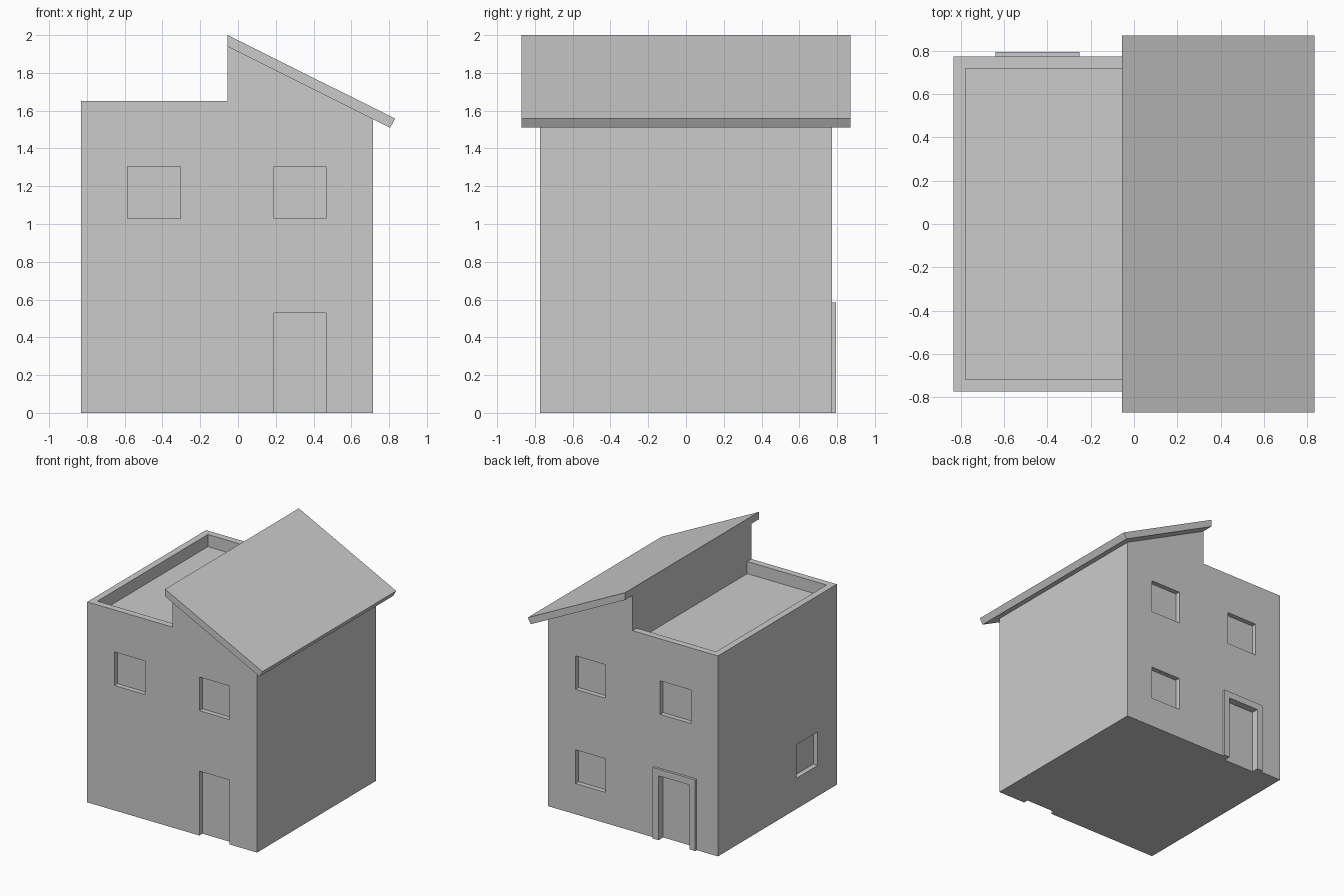
import bpy, bmesh

if "Cube" in bpy.data.objects:
    bpy.data.objects.remove(bpy.data.objects["Cube"])

HALF = 0.773      # half depth of the house
DEPTH = 0.04      # recess of windows and doors
LEFT = -0.832


def prism(name, profile, y0, y1):
    """Extrude an xz profile from y0 to y1."""
    bm = bmesh.new()
    face = bm.faces.new([bm.verts.new((x, y0, z)) for x, z in profile])
    ext = bmesh.ops.extrude_face_region(bm, geom=[face])["geom"]
    bmesh.ops.translate(bm, vec=(0, y1 - y0, 0),
                        verts=[v for v in ext if isinstance(v, bmesh.types.BMVert)])
    bmesh.ops.recalc_face_normals(bm, faces=bm.faces)
    mesh = bpy.data.meshes.new(name)
    bm.to_mesh(mesh)
    bm.free()
    ob = bpy.data.objects.new(name, mesh)
    bpy.context.collection.objects.link(ob)
    return ob


def cut(target, x0, x1, y0, y1, z0, z1):
    """Carve a box out of the target."""
    box = prism("cutter", [(x0, z0), (x1, z0), (x1, z1), (x0, z1)], y0, y1)
    box.hide_render = True
    mod = target.modifiers.new("cut", 'BOOLEAN')
    mod.operation, mod.solver, mod.object = 'DIFFERENCE', 'EXACT', box
    bpy.context.view_layer.objects.active = target
    bpy.ops.object.modifier_apply(modifier=mod.name)
    bpy.data.objects.remove(box)


# House body with the taller right half under the sloping roof
house = prism("house_walls", [(LEFT, 0), (0.715, 0), (0.715, 1.555),
                              (-0.055, 1.94), (-0.055, 1.65), (LEFT, 1.65)], -HALF, HALF)

# Sunken flat roof inside the parapet
cut(house, -0.777, -0.055, -0.718, 0.718, 1.55, 1.8)

# Openings: column x ranges, row z ranges
west, east = (-0.585, -0.305), (0.19, 0.465)
upper, lower, door = (1.028, 1.304), (0.253, 0.53), (-0.1, 0.53)
front, back = (-1, -HALF + DEPTH), (HALF - DEPTH, 1)
for col, side, row in [(west, front, upper), (east, front, upper), (east, front, door),
                       (west, back, upper), (east, back, upper), (east, back, lower),
                       (west, back, door)]:
    cut(house, *col, *side, *row)

# Window in the left wall
cut(house, -1, LEFT + DEPTH, -0.525, -0.25, *lower)

# Sloping roof slab with overhang
prism("sloped_roof", [(-0.055, 2.0), (0.832, 1.558), (0.805, 1.51), (-0.055, 1.94)],
      -0.87, 0.87)

# Raised frame around the back door
prism("back_door_frame", [(-0.638, 0), (-0.585, 0), (-0.585, 0.53), (-0.305, 0.53),
                          (-0.305, 0), (-0.252, 0), (-0.252, 0.585), (-0.638, 0.585)],
      HALF, HALF + 0.02)
